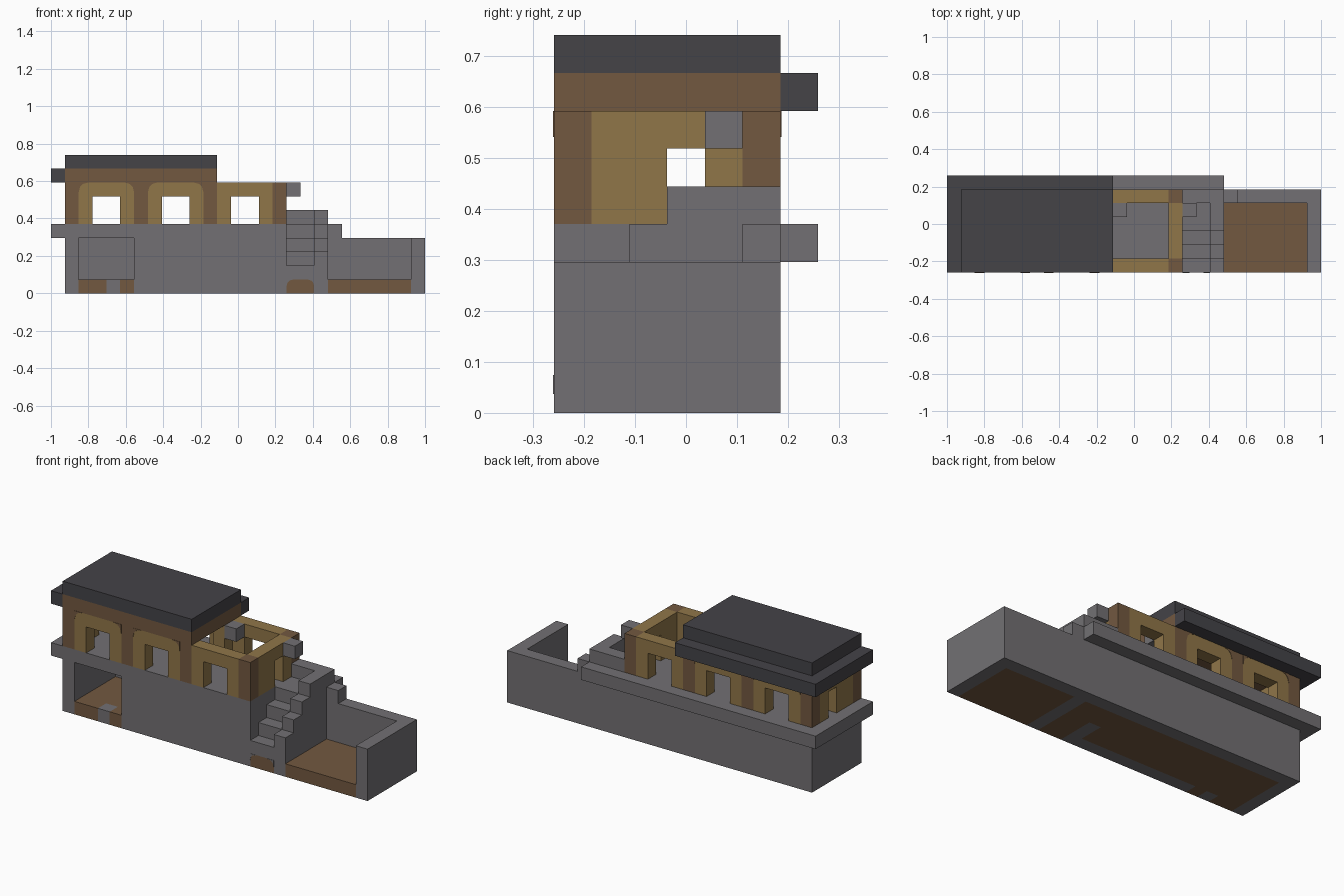
import bpy
import bmesh
from mathutils import Vector

cube = bpy.data.objects.get("Cube")
if cube:
    bpy.data.objects.remove(cube, do_unlink=True)

# Everything sits on a grid of 27 x 7 x 10 cells
UNIT = 2 / 27
CENTRE = Vector((13.5, 3.5, 0))


def material(name, colour):
    mat = bpy.data.materials.new(name)
    mat.use_nodes = True
    mat.diffuse_color = (*colour, 1)
    shader = mat.node_tree.nodes["Principled BSDF"]
    shader.inputs["Base Color"].default_value = (*colour, 1)
    shader.inputs["Roughness"].default_value = 0.9
    return mat


stone = material("grey stone", (0.17, 0.163, 0.172))
slate = material("dark slate", (0.058, 0.056, 0.064))
timber = material("brown timber", (0.17, 0.099, 0.051))
plaster = material("ochre plaster", (0.28, 0.182, 0.066))


def finish(name, mat, bm):
    bmesh.ops.recalc_face_normals(bm, faces=bm.faces)
    mesh = bpy.data.meshes.new(name)
    bm.to_mesh(mesh)
    bm.free()
    mesh.materials.append(mat)
    obj = bpy.data.objects.new(name, mesh)
    bpy.context.collection.objects.link(obj)
    return obj


def blocks(name, mat, boxes):
    """Boxes given as x, x, y, y, z, z cell limits."""
    bm = bmesh.new()
    for x0, x1, y0, y1, z0, z1 in boxes:
        low, high = Vector((x0, y0, z0)), Vector((x1, y1, z1))
        verts = bmesh.ops.create_cube(bm, size=1)["verts"]
        for v in verts:
            cell = (low + high) / 2 + v.co * (high - low)
            v.co = (cell - CENTRE) * UNIT
    return finish(name, mat, bm)


def fillet(name, mat, x, y, z, sx, sz, size):
    """Thin plate that rounds off a painted corner."""
    bm = bmesh.new()
    rim = [(0, 0), (1, 0), (0.45, 0.15), (0.15, 0.45), (0, 1)]
    verts = [bm.verts.new((Vector((x + sx * a * size, y, z + sz * b * size)) - CENTRE) * UNIT)
             for a, b in rim]
    face = bm.faces.new(verts)
    out = bmesh.ops.extrude_face_region(bm, geom=[face])["geom"]
    outward = -1 if y < 3 else 1
    for v in out:
        if isinstance(v, bmesh.types.BMVert):
            v.co.y += outward * 0.002
    return finish(name, mat, bm)


# Ground layer: stone footings around earth floors
blocks("footings", stone, [
    (1, 2, 0, 6, 0, 1), (2, 27, 5, 6, 0, 1), (26, 27, 0, 5, 0, 1),
    (19, 20, 0, 5, 0, 1), (6, 17, 0, 1, 0, 1), (4, 5, 0, 1, 0, 1),
    (16, 17, 1, 3, 0, 1)])
blocks("earth_floor", timber, [
    (2, 4, 0, 1, 0, 1), (5, 6, 0, 1, 0, 1), (2, 16, 1, 5, 0, 1),
    (16, 17, 3, 5, 0, 1), (17, 19, 0, 5, 0, 1), (20, 26, 0, 5, 0, 1)])
fillet("floor_corner_left", stone, 17, 0, 1, 1, -1, 0.5)
fillet("floor_corner_right", stone, 19, 0, 1, -1, -1, 0.5)

# Lower storey with its open front bay
blocks("lower_walls", stone, [
    (1, 2, 0, 6, 1, 5), (2, 17, 5, 6, 1, 5), (6, 17, 0, 1, 1, 5),
    (16, 17, 1, 5, 1, 4), (2, 6, 0, 1, 4, 5)])
blocks("upper_floor", stone, [(2, 17, 1, 5, 4, 5)])
blocks("ledge", stone, [(0, 1, 0, 7, 4, 5), (1, 20, 6, 7, 4, 5)])

# Yard walls
blocks("yard_walls", stone, [
    (20, 27, 5, 6, 1, 4), (20, 21, 5, 6, 4, 5), (26, 27, 0, 5, 1, 4)])

# Stair with a stepped parapet one cell above the treads
treads = [min(y + 2, 5) for y in range(5)]
blocks("stair_treads", stone, [(17, 19, y, y + 1, 1, top) for y, top in enumerate(treads)])
blocks("stair_parapet", stone, [(19, 20, y, y + 1, 1, top + 1) for y, top in enumerate(treads)])
blocks("stair_landing", stone, [(17, 20, 5, 6, 1, 6)])

# Upper storey: posts and windowed bays along both long sides
for side, y in (("front", 0), ("back", 5)):
    blocks(side + "_posts", timber, [(x, x + 1, y, y + 1, 5, 8) for x in (1, 6, 11, 16)])
    for bay, x in enumerate((2, 7, 12)):
        blocks(f"{side}_bay_{bay + 1}", plaster, [
            (x, x + 1, y, y + 1, 5, 8), (x + 3, x + 4, y, y + 1, 5, 8),
            (x + 1, x + 3, y, y + 1, 7, 8)])
        if bay < 2:
            skin = 0 if y == 0 else 6
            fillet(f"{side}_bay_{bay + 1}_corner_a", timber, x, skin, 8, 1, -1, 0.7)
            fillet(f"{side}_bay_{bay + 1}_corner_b", timber, x + 4, skin, 8, -1, -1, 0.7)

# End walls, each with one opening
for end, x in (("right_end", 1), ("left_end", 16)):
    blocks(end + "_wall", plaster, [
        (x, x + 1, 1, 3, 5, 8), (x, x + 1, 4, 5, 5, 8), (x, x + 1, 3, 4, 7, 8)])

# Stone brackets beside the doorway and under the roof edge
blocks("inner_pier", plaster, [(11, 12, 4, 5, 5, 8)])
blocks("brackets", stone, [(x, x + 1, 4, 5, 7, 8) for x in (12, 17)])

# Roof
blocks("roof_beam", timber, [(1, 12, 0, 6, 8, 9)])
blocks("roof_eaves", slate, [(0, 1, 0, 7, 8, 9), (1, 12, 6, 7, 8, 9)])
blocks("roof_slab", slate, [(1, 12, 0, 6, 9, 10)])
